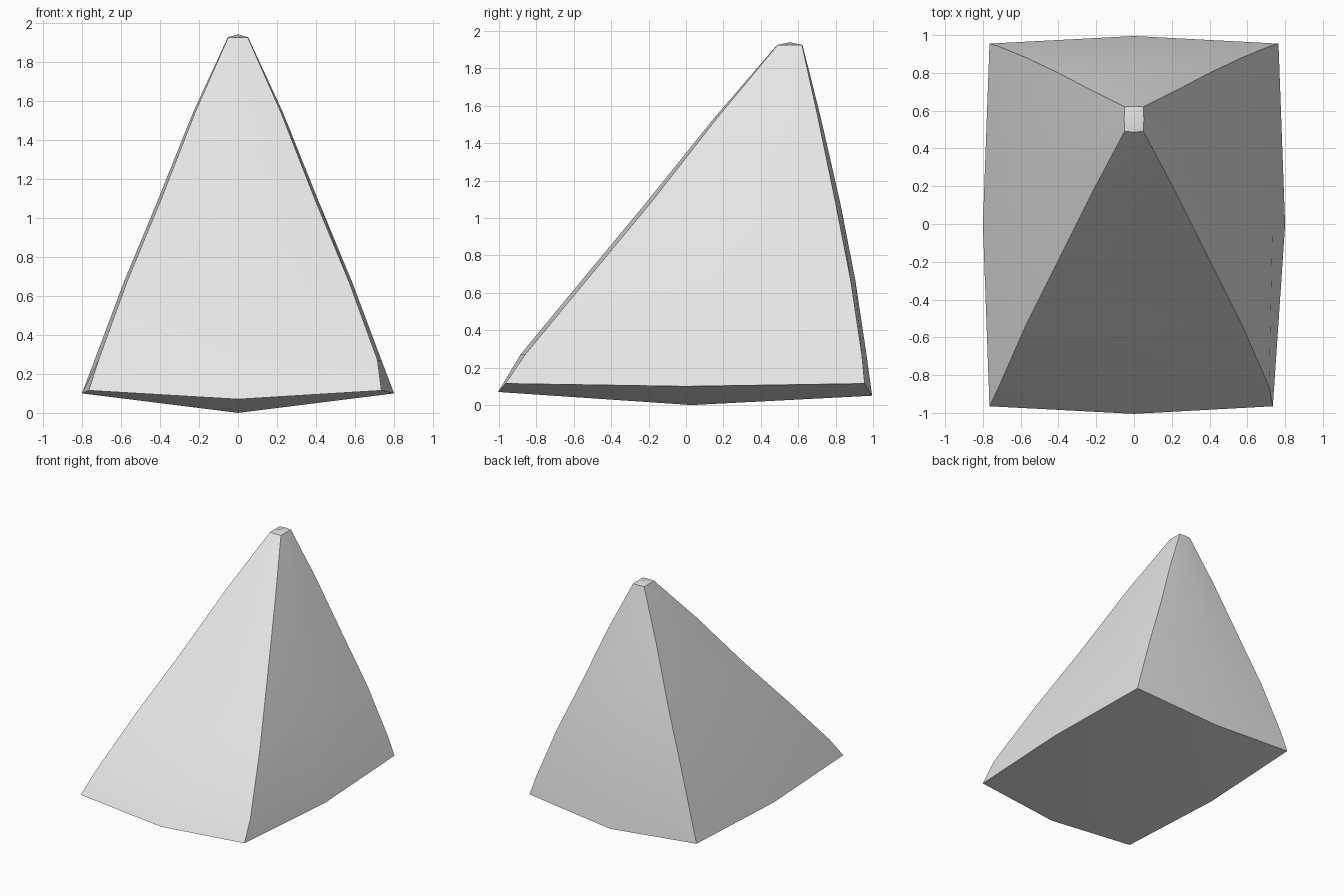
import bpy
import bmesh
import math

cube = bpy.data.objects.get("Cube")
if cube:
    bpy.data.objects.remove(cube, do_unlink=True)

grey = bpy.data.materials.new("pale_grey_stone")
grey.use_nodes = True
colour = (0.8, 0.8, 0.8, 1)
grey.diffuse_color = colour
grey.node_tree.nodes["Principled BSDF"].inputs["Base Color"].default_value = colour

# Level profile: height, corner half width, front y, back y, side bulge, front/back bulge
levels = [
    (0.115, 0.765, -0.965, 0.955, 0.035, 0.04),
    (0.27, 0.715, -0.86, 0.94, 0.02, 0.025),
    (0.67, 0.57, -0.53, 0.88, 0.015, 0.025),
    (1.08, 0.40, -0.19, 0.80, 0.015, 0.025),
    (1.54, 0.22, 0.17, 0.705, 0.01, 0.015),
    (1.925, 0.05, 0.49, 0.62, 0.002, 0.003),
]

bm = bmesh.new()


def ring(level):
    """Four corners and four slightly bulged edge midpoints."""
    z, w, front, back, side, end = level
    mid = (front + back) / 2
    base = z < 0.2
    drop = (0.045, 0.015, 0.065, 0.015) if base else (0, 0, 0, 0)
    corner = w - (0.03 if base else 0)
    points = [
        (-w, front, z), (0, front - end, z - drop[0]),
        (corner, front, z), (w + side, mid, z - drop[1]),
        (w, back, z), (0, back + end, z - drop[2]),
        (-w, back, z), (-w - side, mid, z - drop[3]),
    ]
    return [bm.verts.new(p) for p in points]


# Tapered sides
rings = [ring(level) for level in levels]
for low, high in zip(rings, rings[1:]):
    for i in range(8):
        j = (i + 1) % 8
        bm.faces.new((low[i], low[j], high[j], high[i]))

# Domed underside and small blunt tip
for loop, centre in ((rings[0], (0, 0.03, 0)), (rings[-1], (0, 0.555, 1.94))):
    hub = bm.verts.new(centre)
    for i in range(1, 8, 2):
        j = (i + 2) % 8
        bm.faces.new((loop[i], loop[(i + 1) % 8], loop[j], hub))

bmesh.ops.recalc_face_normals(bm, faces=bm.faces)
mesh = bpy.data.meshes.new("stone_pyramid")
bm.to_mesh(mesh)
bm.free()
mesh.materials.append(grey)
stone = bpy.data.objects.new("stone_pyramid", mesh)
bpy.context.scene.collection.objects.link(stone)

# Soft faces with crisp ridges
bpy.ops.object.select_all(action="DESELECT")
stone.select_set(True)
bpy.context.view_layer.objects.active = stone
bpy.ops.object.shade_smooth_by_angle(angle=math.radians(30))
